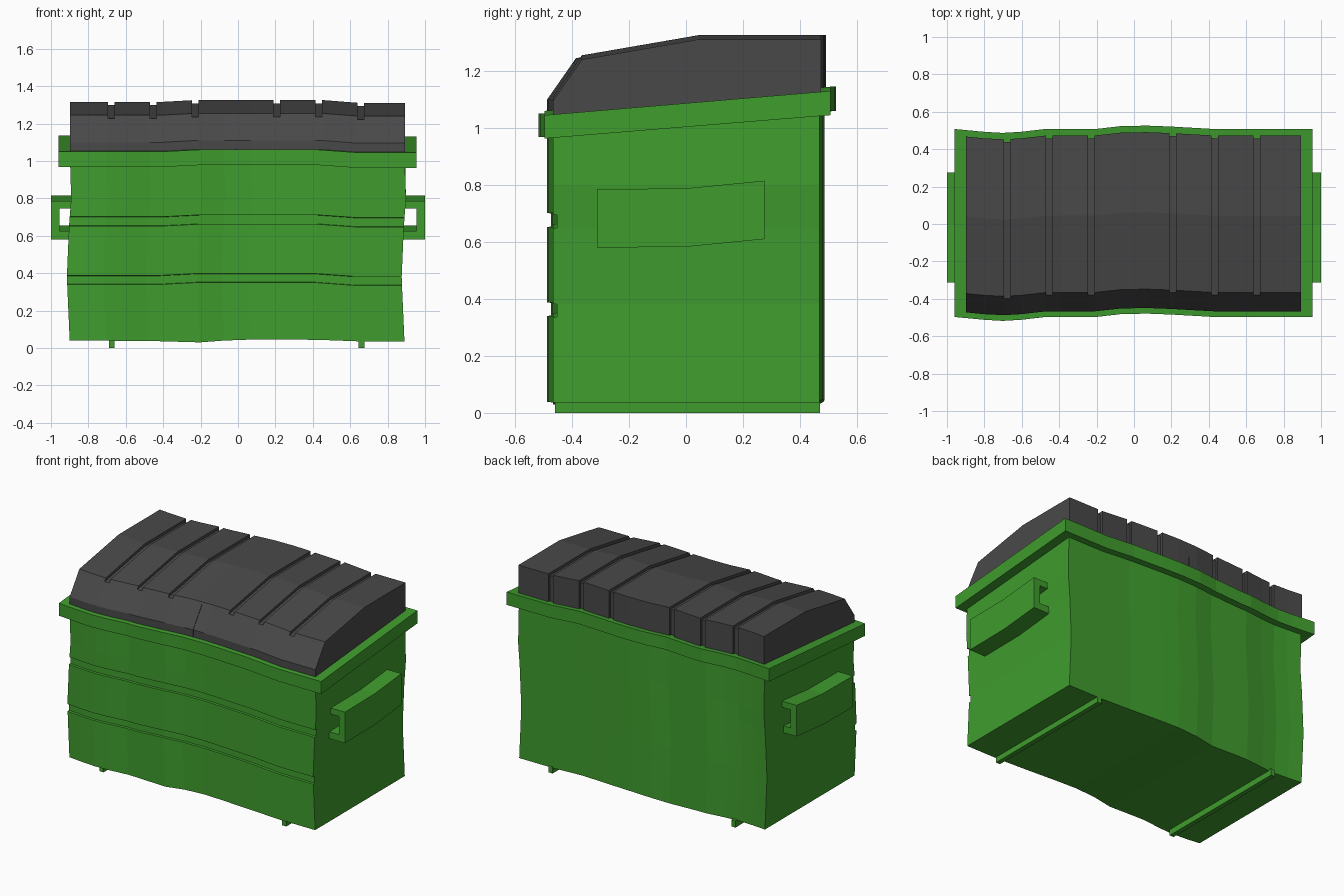
import bpy
import bmesh

cube = bpy.data.objects.get("Cube")
if cube:
    bpy.data.objects.remove(cube)


def material(name, rgb):
    m = bpy.data.materials.new(name)
    m.use_nodes = True
    m.diffuse_color = (*rgb, 1)
    m.node_tree.nodes["Principled BSDF"].inputs["Base Color"].default_value = (*rgb, 1)
    return m


GREEN = material("green paint", (0.05, 0.335, 0.027))
GREY = material("dark grey plastic", (0.066, 0.066, 0.066))

# Dents: sideways, depth and height offsets as piecewise linear curves
DEPTH = [(-0.95, 0), (-0.8, -0.015), (-0.7, -0.021), (-0.6, -0.015), (-0.47, 0),
         (-0.2, 0), (-0.07, 0.015), (0.07, 0.018), (0.2, 0.013), (0.43, 0)]
HEIGHT = [(-0.4, 0), (-0.22, 0.01), (0.45, 0.01), (0.64, -0.005)]
FLOOR = [(-0.9, 0.005), (-0.4, 0), (-0.2, -0.006), (0, 0.009), (0.4, 0.009), (0.64, 0)]
SIDEWAYS = [(0.04, -0.005), (0.38, -0.02), (0.66, -0.008), (0.8, 0.003), (1, -0.003)]
STATIONS = [-0.8, -0.7, -0.6, -0.47, -0.4, -0.2, -0.07, 0.07, 0.2, 0.43, 0.64]


def interp(curve, t):
    if t <= curve[0][0]:
        return curve[0][1]
    for (a, u), (b, v) in zip(curve, curve[1:]):
        if t <= b:
            return u + (v - u) * (t - a) / (b - a)
    return curve[-1][1]


def warped(x, profile):
    """Place a (y, z) profile at x and push it by the dents."""
    return [(x + interp(SIDEWAYS, z), y + interp(DEPTH, x),
             z + interp(FLOOR if z < 0.1 else HEIGHT, x)) for y, z in profile]


def loft(name, sections, mat):
    """Skin closed sections; the ends are capped with a strip of quads."""
    bm = bmesh.new()
    rings = [[bm.verts.new(p) for p in s] for s in sections]
    n = len(rings[0])
    for a, b in zip(rings, rings[1:]):
        for i in range(n):
            j = (i + 1) % n
            bm.faces.new((a[i], a[j], b[j], b[i]))
    for r in (rings[0], rings[-1]):
        for i in range(n // 2 - 1):
            bm.faces.new((r[i], r[i + 1], r[n - 2 - i], r[n - 1 - i]))
    bmesh.ops.remove_doubles(bm, verts=bm.verts, dist=1e-5)
    bmesh.ops.recalc_face_normals(bm, faces=bm.faces)
    mesh = bpy.data.meshes.new(name)
    bm.to_mesh(mesh)
    bm.free()
    mesh.materials.append(mat)
    obj = bpy.data.objects.new(name, mesh)
    bpy.context.collection.objects.link(obj)
    return obj


def along_x(half, profile):
    return [warped(x, profile) for x in [-half] + STATIONS + [half]]


# Body with two recessed bands across the front
front = [(-0.467, 0.036)]
for low, high in ((0.34, 0.388), (0.652, 0.702)):
    front += [(-0.467, low), (-0.453, low + 0.002), (-0.453, high - 0.002), (-0.467, high)]
front += [(-0.467, 0.8), (-0.467, 1.0)]
back = [(0.468, z + 0.08 * (z == 1.0)) for y, z in reversed(front)]
loft("body", along_x(0.895, front + back), GREEN)

# Sloping rim
loft("rim", along_x(0.957, [(-0.497, 0.968), (-0.497, 1.05), (0.508, 1.135), (0.508, 1.05)]), GREEN)

# Lid, with channels over the top and back and a centre seam in front
lid = [(-0.467, 1.02), (-0.467, 1.1), (-0.379, 1.226), (-0.366, 1.245),
       (0.045, 1.316), (0.473, 1.316), (0.473, 1.2), (0.473, 1.08)]
channel = lid[:3] + [(-0.366, 1.227), (0.045, 1.298), (0.458, 1.298), (0.458, 1.2), (0.458, 1.08)]
seam = [(y + 0.004, z) for y, z in lid[:3]] + lid[3:6] + [(y - 0.004, z) for y, z in lid[6:]]
cuts = [(c, 0.017, channel) for c in (-0.675, -0.45, -0.225, 0.21, 0.435, 0.66)]
cuts.append((-0.008, 0.002, seam))
slices = [(x, lid) for x in [-0.895] + STATIONS + [0.895]
          if all(abs(x - c) > w + 0.01 for c, w, p in cuts)]
for c, w, p in cuts:
    slices += [(c - w, lid), (c - w, p), (c + w, p), (c + w, lid)]
slices.sort(key=lambda s: s[0])
loft("lid", [warped(x, p) for x, p in slices], GREY)

# Side lifting pockets: open channels that bend up toward the back
pocket = [(0.87, 0.58), (1.0, 0.58), (1.0, 0.785), (0.87, 0.785),
          (0.87, 0.745), (0.955, 0.745), (0.955, 0.625), (0.87, 0.625)]
for side, label in ((1, "left"), (-1, "right")):
    loft(label + "_lifting_pocket",
         [[(side * x, y, z + rise) for x, z in pocket]
          for y, rise in ((-0.313, 0), (0, 0.003), (0.275, 0.03))], GREEN)
    # Skid rail under the floor
    c = 0.66 if side > 0 else -0.675
    rail = [(-0.46, 0), (-0.46, 0.045), (0.47, 0.045), (0.47, 0)]
    loft(label + "_skid_rail", [[(x, y, z) for y, z in rail] for x in (c - 0.015, c + 0.015)], GREEN)
